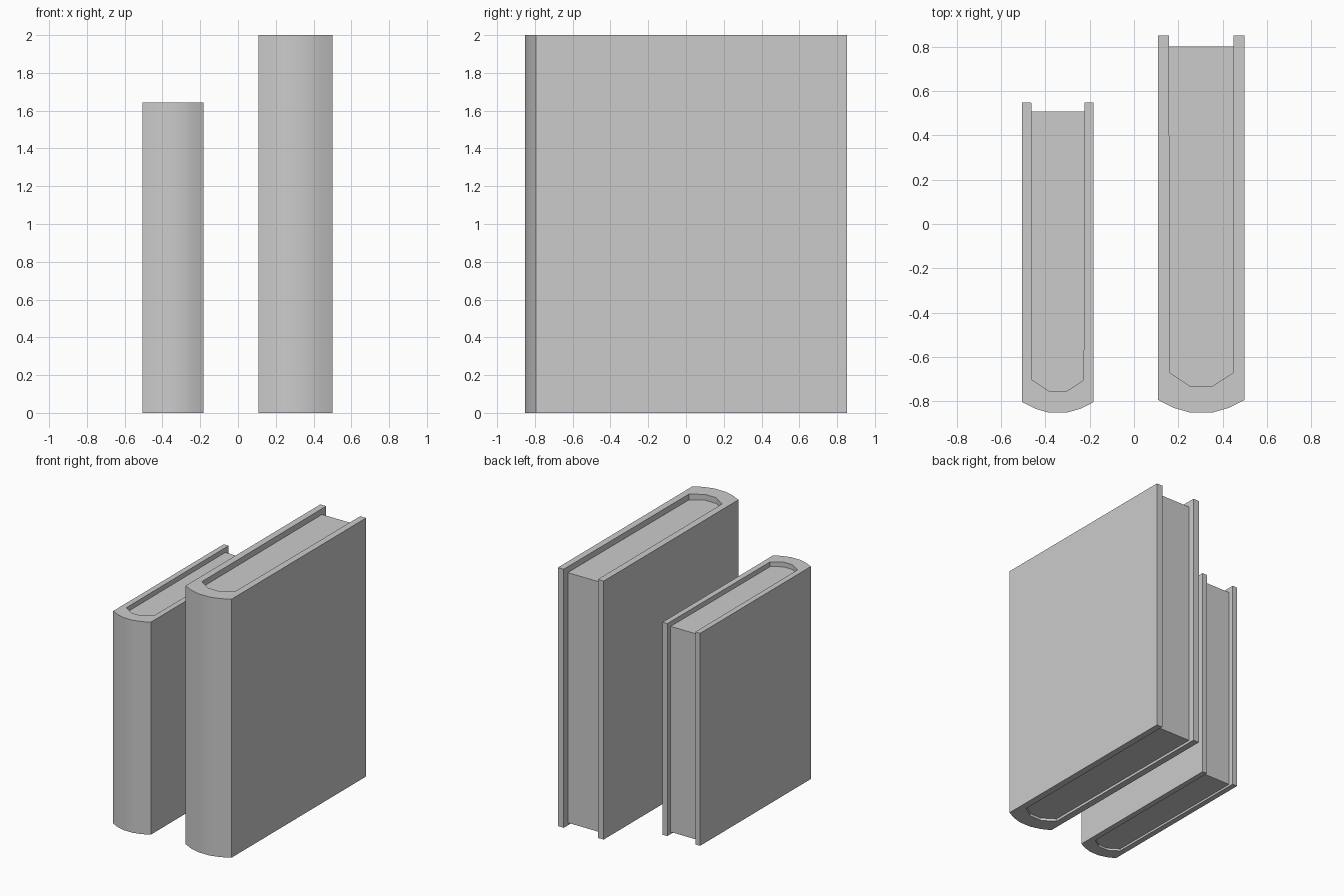
import bpy, bmesh

if "Cube" in bpy.data.objects:
    bpy.data.objects.remove(bpy.data.objects["Cube"])


def mirrored(half):
    """Complete a symmetric outline from its right half (listed front to back)."""
    return [(-x, y) for x, y in reversed(half)] + half


def prism(name, outline, z0, z1, loc, scale):
    """Extrude a plan outline (counter-clockwise) from z0 to z1."""
    bm = bmesh.new()
    base = bm.faces.new([bm.verts.new((x, y, z0)) for x, y in outline])
    ext = bmesh.ops.extrude_face_region(bm, geom=[base], use_keep_orig=True)
    for v in ext["geom"]:
        if isinstance(v, bmesh.types.BMVert):
            v.co.z = z1
    bmesh.ops.recalc_face_normals(bm, faces=bm.faces)
    for v in bm.verts:
        v.co *= scale
    mesh = bpy.data.meshes.new(name)
    bm.to_mesh(mesh)
    bm.free()
    obj = bpy.data.objects.new(name, mesh)
    obj.location = loc
    bpy.context.collection.objects.link(obj)
    return obj


DEPTH = 1.704                                      # spine front to cover edge
SPINE = [(.048, 0), (.125, .022), (.196, .058)]    # rounded outside of spine
INNER = [(.048, .118), (.142, .18)]                # inside of spine


def book(name, x, front, scale):
    loc = (x, front, 0)
    # Cover: U-shaped boards with a rounded spine
    half = SPINE + [(.196, DEPTH), (.146, DEPTH), (.142, .18), (.048, .118)]
    left = [(-px, py) for px, py in reversed(half)]
    cover = prism(name + "_cover", half + left, 0, 2, loc, scale)
    bpy.ops.object.select_all(action='DESELECT')
    cover.select_set(True)
    bpy.context.view_layer.objects.active = cover
    bpy.ops.object.shade_smooth_by_angle(angle=0.45)
    # Page block, recessed at top, bottom and fore edge
    prism(name + "_pages", mirrored(INNER + [(.146, DEPTH - .05)]),
          .02, 1.955, loc, scale)


book("large_book", .304, -.852, 1.0)
book("small_book", -.344, -.852, .822)
